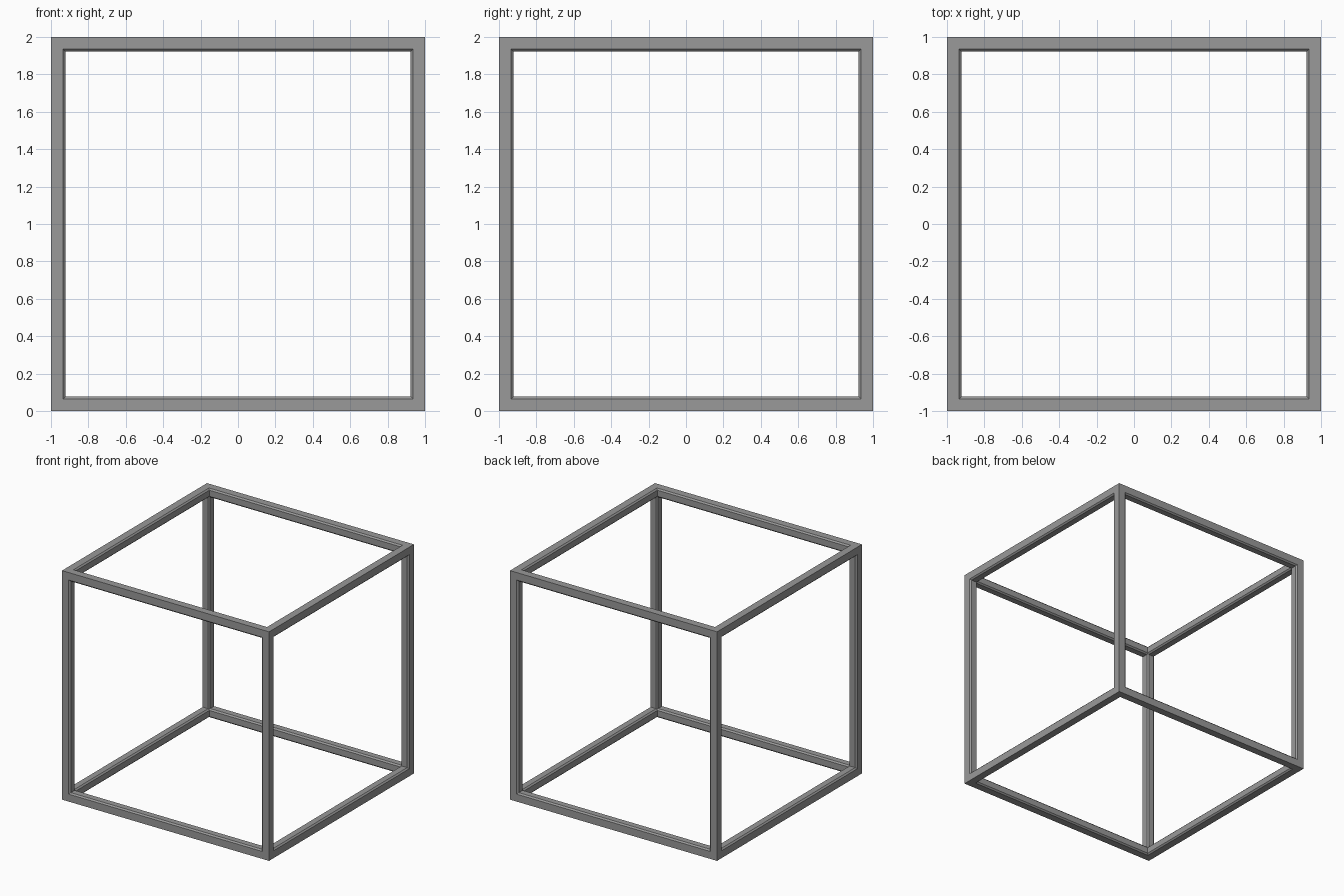
import bpy, bmesh
from mathutils import Vector

if "Cube" in bpy.data.objects:
    bpy.data.objects.remove(bpy.data.objects["Cube"])

SIZE = 1.0        # half size of the cube
W = 0.077         # bar thickness
C = 0.012         # chamfer on the inner edges of each bar

# bar cross-section: inward offsets from the cube's two outer faces
PROFILE = [(0, 0), (W - C, 0), (W, C), (W, W - C), (W - C / 2, W - C / 2),
           (W - C, W), (C, W), (0, W - C)]


def add_bar(bm, axis, s1, s2):
    """One mitred bar along an axis; s1, s2 choose the cube edge."""
    rings = []
    for end in (-1, 1):
        ring = []
        for u, v in PROFILE:
            co = [0, 0, 0]
            co[axis] = end * (SIZE - max(u, v))      # mitre where three bars meet
            co[(axis + 1) % 3] = s1 * (SIZE - u)
            co[(axis + 2) % 3] = s2 * (SIZE - v)
            ring.append(bm.verts.new(Vector(co) + Vector((0, 0, SIZE))))
        rings.append(ring)
    a, b = rings
    n = len(PROFILE)
    for i in range(n):
        j = (i + 1) % n
        bm.faces.new((a[i], a[j], b[j], b[i]))


# twelve bars welded into one open cube frame
bm = bmesh.new()
for axis in range(3):
    for s1 in (-1, 1):
        for s2 in (-1, 1):
            add_bar(bm, axis, s1, s2)
bmesh.ops.remove_doubles(bm, verts=bm.verts[:], dist=0.0005)
bmesh.ops.recalc_face_normals(bm, faces=bm.faces[:])

mesh = bpy.data.meshes.new("cube_frame")
bm.to_mesh(mesh)
bm.free()
frame = bpy.data.objects.new("cube_frame", mesh)
bpy.context.collection.objects.link(frame)

# dark grey finish
mat = bpy.data.materials.new("dark_grey")
mat.diffuse_color = (0.32, 0.32, 0.32, 1)
mat.use_nodes = True
mat.node_tree.nodes["Principled BSDF"].inputs["Base Color"].default_value = mat.diffuse_color
mesh.materials.append(mat)
